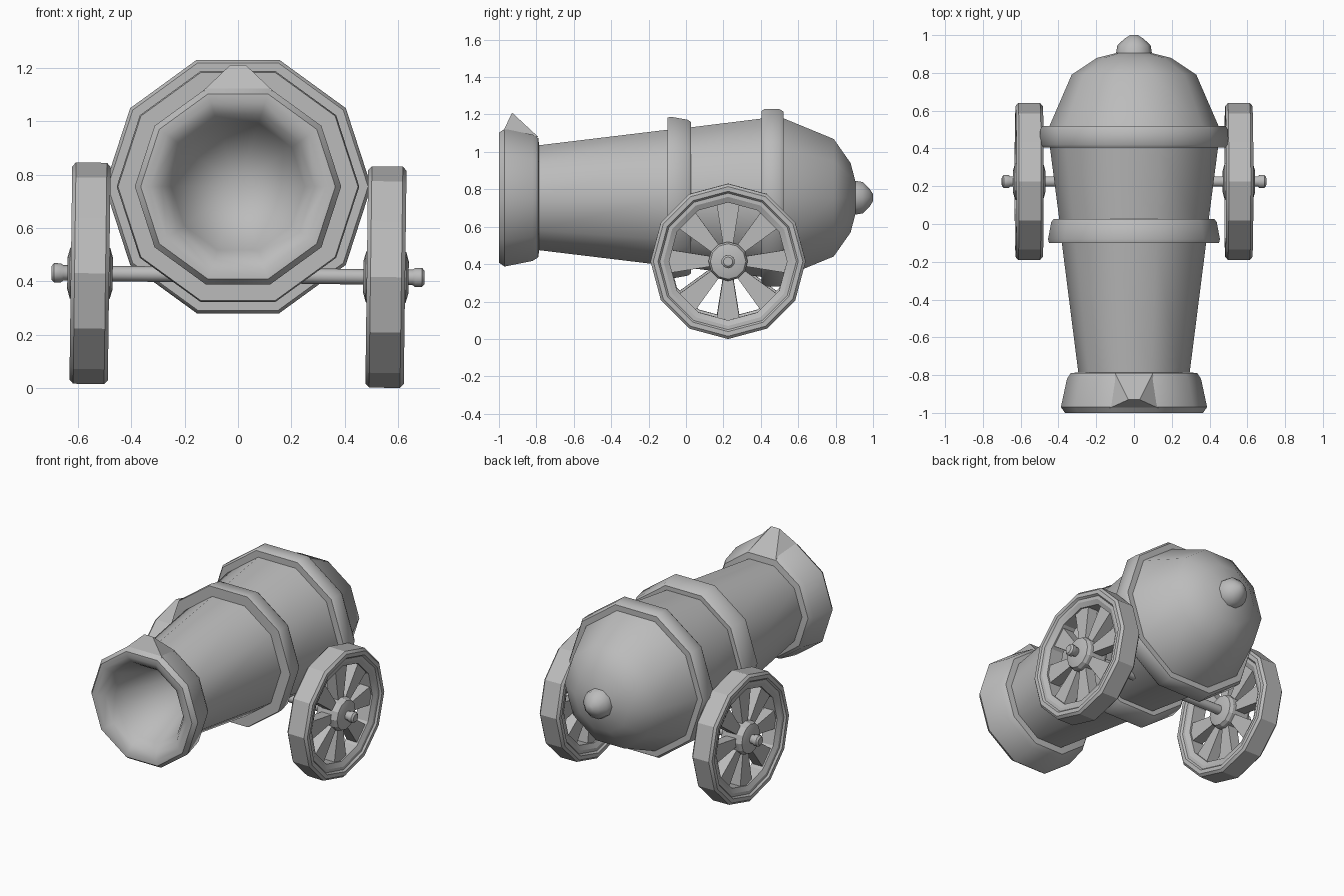
import bpy, bmesh, math
from mathutils import Vector, Matrix

cube = bpy.data.objects.get("Cube")
if cube:
    bpy.data.objects.remove(cube, do_unlink=True)

iron = bpy.data.materials.new("grey iron")
iron.use_nodes = True
iron.diffuse_color = (0.5, 0.5, 0.5, 1)
iron.node_tree.nodes["Principled BSDF"].inputs["Base Color"].default_value = (0.5, 0.5, 0.5, 1)


def finish(name, bm, angle, matrix=Matrix()):
    """Turn a bmesh into a shaded object."""
    bmesh.ops.remove_doubles(bm, verts=bm.verts, dist=0.0001)
    bmesh.ops.recalc_face_normals(bm, faces=bm.faces)
    mesh = bpy.data.meshes.new(name)
    bm.to_mesh(mesh)
    bm.free()
    mesh.materials.append(iron)
    obj = bpy.data.objects.new(name, mesh)
    bpy.context.collection.objects.link(obj)
    obj.matrix_world = matrix
    bpy.ops.object.select_all(action='DESELECT')
    obj.select_set(True)
    bpy.context.view_layer.objects.active = obj
    bpy.ops.object.shade_smooth_by_angle(angle=math.radians(angle))
    return obj


def lathe(bm, profile, sides, axis, closed=False):
    """Sweep (position, radius) points round the x or y axis."""
    rings = []
    for pos, r in profile:
        ring = []
        for i in range(sides):
            a = math.tau * i / sides
            c, s = r * math.cos(a), r * math.sin(a)
            ring.append(bm.verts.new((c, pos, s) if axis == 'y' else (pos, s, c)))
        rings.append(ring)
    pairs = list(zip(rings, rings[1:]))
    if closed:
        pairs.append((rings[-1], rings[0]))
    for a, b in pairs:
        for i in range(sides):
            j = (i + 1) % sides
            bm.faces.new((a[i], a[j], b[j], b[i]))
    if not closed:
        for ring, (_, r) in ((rings[0], profile[0]), (rings[-1], profile[-1])):
            if r > 0.001:
                bm.faces.new(ring)


# Barrel: bore, flared muzzle, two bands, domed breech and knob
barrel_profile = [
    (-0.3, 0.0), (-0.92, 0.25), (-0.97, 0.285), (-1.0, 0.33),
    (-1.0, 0.365), (-0.97, 0.387), (-0.82, 0.355), (-0.79, 0.335), (-0.785, 0.295),
    (-0.1, 0.382), (-0.1, 0.45), (-0.08, 0.455), (0.01, 0.438), (0.027, 0.425),
    (0.027, 0.396), (0.405, 0.445), (0.405, 0.488), (0.42, 0.5), (0.5, 0.498),
    (0.52, 0.485), (0.52, 0.447), (0.79, 0.33), (0.88, 0.195), (0.905, 0.095),
    (0.945, 0.088), (0.98, 0.052), (1.0, 0.02)]
bm = bmesh.new()
lathe(bm, barrel_profile, 10, 'y')
finish("barrel", bm, 40, Matrix.Translation((0, 0, 0.755)))

# Sight: a wedge rising from the top of the muzzle
bm = bmesh.new()
for x, y, z in ((0.13, -0.975, 1.115), (0.03, -0.93, 1.21), (0.1, -0.79, 1.08), (0.1, -0.95, 1.05)):
    for side in (1, -1):
        bm.verts.new((side * x, y, z))
bmesh.ops.convex_hull(bm, input=bm.verts)
finish("muzzle_sight", bm, 20)

# Running gear shares one slightly tilted frame
gear = Matrix.Translation((0, 0.225, 0.4225)) @ Matrix.Rotation(0.013, 4, 'Y')

bm = bmesh.new()
half = [(0.6, 0.029), (0.655, 0.029), (0.665, 0.036), (0.69, 0.036), (0.7, 0.025)]
lathe(bm, [(-x, r) for x, r in reversed(half)] + half, 10, 'x')
finish("axle", bm, 40, gear)

# Wheels: stepped rim, hub and eight flared spokes
rim_half = [(0.058, 0.415), (0.072, 0.4), (0.072, 0.375), (0.06, 0.365), (0.06, 0.345), (0.045, 0.315)]
rim = rim_half + [(-x, r) for x, r in reversed(rim_half)]
hub_half = [(0.055, 0.105), (0.075, 0.095), (0.085, 0.06)]
hub = [(-x, r) for x, r in reversed(hub_half)] + hub_half
for side, label in ((1, "left"), (-1, "right")):
    place = gear @ Matrix.Translation((side * 0.555, 0, 0))

    bm = bmesh.new()
    lathe(bm, rim, 12, 'x', closed=True)
    finish(label + "_wheel_rim", bm, 25, place)

    bm = bmesh.new()
    lathe(bm, hub, 12, 'x')
    finish(label + "_wheel_hub", bm, 25, place)

    bm = bmesh.new()
    for i in range(8):
        new = bmesh.ops.create_cube(bm, size=1)["verts"]
        turn = Matrix.Rotation(math.tau * i / 8, 3, 'X')
        for v in new:
            outer = v.co.z > 0
            v.co = turn @ Vector((v.co.x * 0.07, v.co.y * (0.13 if outer else 0.05),
                                  0.33 if outer else 0.08))
    finish(label + "_wheel_spokes", bm, 20, place)
